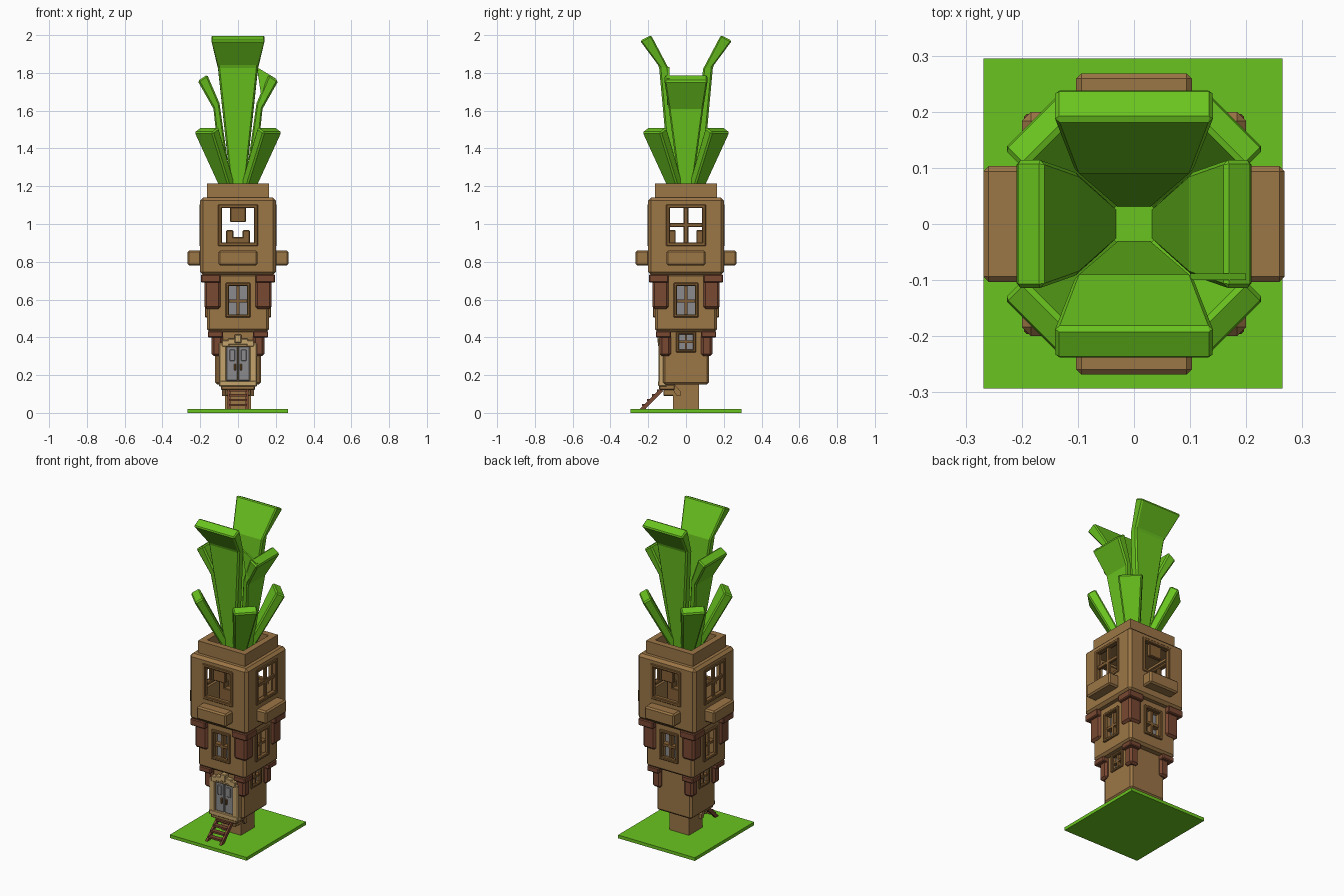
import bpy, bmesh, math

if "Cube" in bpy.data.objects:
    bpy.data.objects.remove(bpy.data.objects["Cube"])


def material(name, rgb):
    m = bpy.data.materials.new(name)
    m.diffuse_color = (*rgb, 1)
    m.use_nodes = True
    m.node_tree.nodes["Principled BSDF"].inputs["Base Color"].default_value = m.diffuse_color
    return m


WOOD = material("wood", (0.33, 0.18, 0.061))
DARK = material("dark_wood", (0.23, 0.115, 0.035))
RED = material("red_wood", (0.19, 0.065, 0.032))
CREAM = material("cream_trim", (0.56, 0.37, 0.15))
GREEN = material("leaf_green", (0.144, 0.55, 0.014))
GREY = material("grey_glass", (0.26, 0.26, 0.27))


def make(name, verts, faces, mat, bevel=0.0, turn=0.0):
    me = bpy.data.meshes.new(name)
    me.from_pydata(verts, [], faces)
    bm = bmesh.new()
    bm.from_mesh(me)
    bmesh.ops.recalc_face_normals(bm, faces=bm.faces)
    bm.to_mesh(me)
    bm.free()
    me.materials.append(mat)
    ob = bpy.data.objects.new(name, me)
    bpy.context.collection.objects.link(ob)
    ob.rotation_euler.z = math.radians(turn)
    if bevel:
        b = ob.modifiers.new("bevel", 'BEVEL')
        b.width = bevel
        b.segments = 1
    return ob


def loft(name, rings, mat, bevel=0.0, turn=0.0):
    """Closed solid through a list of rings with equal point counts."""
    n = len(rings[0])
    verts = [p for r in rings for p in r]
    faces = [tuple(range(n)), tuple(range(len(verts) - n, len(verts)))]
    for k in range(len(rings) - 1):
        for i in range(n):
            j = (i + 1) % n
            faces.append((k * n + i, k * n + j, (k + 1) * n + j, (k + 1) * n + i))
    return make(name, verts, faces, mat, bevel, turn)


def box(name, x, y, z, mat, bevel=0.0, turn=0.0):
    ring = lambda h: [(x[0], y[0], h), (x[1], y[0], h), (x[1], y[1], h), (x[0], y[1], h)]
    return loft(name, [ring(z[0]), ring(z[1])], mat, bevel, turn)


def prism(name, yz, x, mat, bevel=0.0):
    return loft(name, [[(s, p[0], p[1]) for p in yz] for s in x], mat, bevel)


def carve(ob, cutters):
    for c in cutters:
        c.hide_render = True
        m = ob.modifiers.new("cut", 'BOOLEAN')
        m.object = c
        m.operation = 'DIFFERENCE'
        m.solver = 'EXACT'
    bpy.context.view_layer.update()
    dg = bpy.context.evaluated_depsgraph_get()
    me = bpy.data.meshes.new_from_object(ob.evaluated_get(dg))
    ob.modifiers.clear()
    ob.data = me
    for c in cutters:
        bpy.data.objects.remove(c)


def frame(name, w, z, y, t, mat, turn):
    """Four bars around an opening on one face."""
    for s in (-1, 1):
        xs = sorted((s * w, s * (w - t)))
        box(name + "_jamb", xs, y, z, mat, 0.004, turn)
    box(name + "_sill", (-w, w), y, (z[0], z[0] + t), mat, 0.004, turn)
    box(name + "_head", (-w, w), y, (z[1] - t, z[1]), mat, 0.004, turn)


SIDES = (0, 90, 180, 270)

# ground plate and trunk
box("ground_plate", (-0.268, 0.265), (-0.293, 0.295), (0, 0.02), GREEN)
box("trunk", (-0.068, 0.068), (-0.068, 0.068), (0.02, 0.16), WOOD)

# lower storey with small side windows
low = box("lower_storey", (-0.122, 0.122), (-0.122, 0.122), (0.15, 0.44), WOOD, 0.012)
carve(low, [box("cut", (-0.045, 0.045), (-0.2, -0.09), (0.33, 0.42), WOOD, 0, a) for a in (90, 270)])
for a in (90, 270):
    frame("small_window", 0.052, (0.32, 0.43), (-0.132, -0.112), 0.015, DARK, a)
    box("small_glass", (-0.045, 0.045), (-0.1, -0.088), (0.33, 0.42), GREY, 0, a)
    box("small_mullion", (-0.006, 0.006), (-0.122, -0.1), (0.33, 0.42), DARK, 0, a)
    box("small_crossbar", (-0.045, 0.045), (-0.122, -0.1), (0.37, 0.382), DARK, 0, a)

# middle storey with four glazed windows
mid = box("middle_storey", (-0.165, 0.165), (-0.165, 0.165), (0.43, 0.74), WOOD, 0.014)
carve(mid, [box("cut", (-0.056, 0.056), (-0.25, -0.115), (0.51, 0.68), WOOD, 0, a) for a in SIDES])
for a in SIDES:
    frame("middle_window", 0.065, (0.505, 0.69), (-0.176, -0.15), 0.017, DARK, a)
    box("middle_glass", (-0.056, 0.056), (-0.125, -0.113), (0.51, 0.68), GREY, 0, a)
    box("middle_mullion", (-0.007, 0.007), (-0.158, -0.125), (0.51, 0.68), DARK, 0, a)
    box("middle_crossbar", (-0.056, 0.056), (-0.158, -0.125), (0.585, 0.6), DARK, 0, a)

# top storey, hollow with see-through windows
top = box("top_storey", (-0.2, 0.2), (-0.2, 0.2), (0.73, 1.14), WOOD, 0.016)
carve(top, [box("cut", (-0.16, 0.16), (-0.16, 0.16), (0.77, 1.11), WOOD),
            box("cut", (-0.098, 0.098), (-0.3, 0.3), (0.89, 1.097), WOOD),
            box("cut", (-0.3, 0.3), (-0.098, 0.098), (0.89, 1.097), WOOD)])
for a in SIDES:
    frame("top_window", 0.105, (0.883, 1.104), (-0.205, -0.175), 0.02, DARK, a)
    box("flower_box", (-0.103, 0.103), (-0.268, -0.195), (0.78, 0.86), WOOD, 0.009, a)
for a in (90, 270):
    box("top_mullion", (-0.012, 0.012), (-0.195, -0.178), (0.9, 1.09), DARK, 0.003, a)
    box("top_crossbar", (-0.09, 0.09), (-0.195, -0.178), (0.983, 1.005), DARK, 0.003, a)
for a in (0, 180):
    box("hanging_panel", (-0.042, 0.042), (-0.19, -0.165), (1.01, 1.1), DARK, 0.004, a)
    box("seat", (-0.063, 0.063), (-0.1, -0.055), (0.77, 0.93), DARK, 0.004, a)
    for s in (-1, 1):
        box("seat_arm", sorted((s * 0.063, s * 0.025)), (-0.1, -0.055), (0.92, 0.967), DARK, 0.004, a)

# rim around the leaves
rim = box("roof_rim", (-0.163, 0.163), (-0.163, 0.163), (1.13, 1.215), WOOD)
carve(rim, [box("cut", (-0.125, 0.125), (-0.125, 0.125), (1.155, 1.3), WOOD)])

# corner brackets under the two overhangs
for a in SIDES:
    for lo, hi, cap, z0, z1, zc in ((0.092, 0.178, 0.196, 0.55, 0.73, 0.69),
                                    (0.08, 0.14, 0.16, 0.3, 0.43, 0.40)):
        box("corner_post", (lo, hi), (-hi, -lo), (z0, z1), RED, 0.012, a)
        box("corner_cap", (lo, cap), (-cap, -lo), (zc, z1 + 0.003), RED, 0.005, a)

# front doorway with stepped top
for s in (-1, 1):
    box("door_jamb", sorted((s * 0.1, s * 0.06)), (-0.145, -0.1), (0.145, 0.36), CREAM, 0.005)
    box("door_leaf", sorted((s * 0.002, s * 0.06)), (-0.135, -0.11), (0.17, 0.355), GREY, 0.003)
    box("door_pane", sorted((s * 0.016, s * 0.045)), (-0.14, -0.13), (0.275, 0.335), GREY, 0.003)
    box("door_handle", sorted((s * 0.01, s * 0.022)), (-0.146, -0.13), (0.225, 0.26), DARK, 0.003)
    box("arch_step", sorted((s * 0.085, s * 0.045)), (-0.148, -0.1), (0.35, 0.385), CREAM, 0.004)
    prism("landing_brace", [(-0.085, 0.15), (-0.06, 0.15), (-0.03, 0.115), (-0.03, 0.09), (-0.05, 0.09)],
          sorted((s * 0.085, s * 0.068)), WOOD)
box("door_lintel", (-0.1, 0.1), (-0.145, -0.1), (0.35, 0.37), CREAM, 0.004)
box("arch_crown", (-0.055, 0.055), (-0.148, -0.1), (0.36, 0.393), CREAM, 0.004)
box("arch_keystone", (-0.018, 0.018), (-0.152, -0.1), (0.37, 0.415), CREAM, 0.004)
box("door_sill", (-0.1, 0.1), (-0.147, -0.1), (0.14, 0.17), CREAM, 0.004)
box("landing", (-0.09, 0.09), (-0.142, -0.06), (0.122, 0.15), WOOD, 0.004)
box("landing_beam", (-0.068, 0.068), (-0.12, -0.06), (0.09, 0.125), WOOD, 0.004)

# front steps
for s in (-1, 1):
    prism("stair_rail", [(-0.245, 0.02), (-0.215, 0.02), (-0.12, 0.115), (-0.135, 0.13)],
          sorted((s * 0.055, s * 0.041)), RED)
for i in range(4):
    y, z = -0.218 + i * 0.026, 0.036 + i * 0.026
    box("stair_tread", (-0.045, 0.045), (y - 0.014, y + 0.014), (z, z + 0.011), RED)


# leaves: stations are inner radius, inner z, outer radius, outer z, half width
def leaf(name, stations, turn):
    rings = [[(-w, -ri, zi), (w, -ri, zi), (w, -ro, zo), (-w, -ro, zo)]
             for ri, zi, ro, zo, w in stations]
    loft(name, rings, GREEN, 0.008, turn)


TALL = [(0.028, 1.15, 0.08, 1.15, 0.034), (0.09, 1.82, 0.143, 1.835, 0.106), (0.185, 2.0, 0.243, 1.97, 0.142)]
MEDIUM = [(0.028, 1.15, 0.08, 1.15, 0.03), (0.098, 1.64, 0.13, 1.61, 0.092), (0.163, 1.79, 0.213, 1.757, 0.115)]
SHORT = [(0.03, 1.15, 0.08, 1.15, 0.035), (0.212, 1.512, 0.262, 1.485, 0.07)]
for a in (0, 180):
    leaf("tall_leaf", TALL, a)
    leaf("medium_leaf", MEDIUM, a + 90)
for a in SIDES:
    leaf("short_leaf", SHORT, a + 45)

# small web joining the front and right leaves
loft("leaf_web", [[(x, y, z) for x, z in ((0.1, 1.83), (0.2, 1.77), (0.13, 1.63))] for y in (-0.1, -0.088)], GREEN)
box("leaf_core", (-0.04, 0.04), (-0.04, 0.04), (1.15, 1.18), GREEN)
